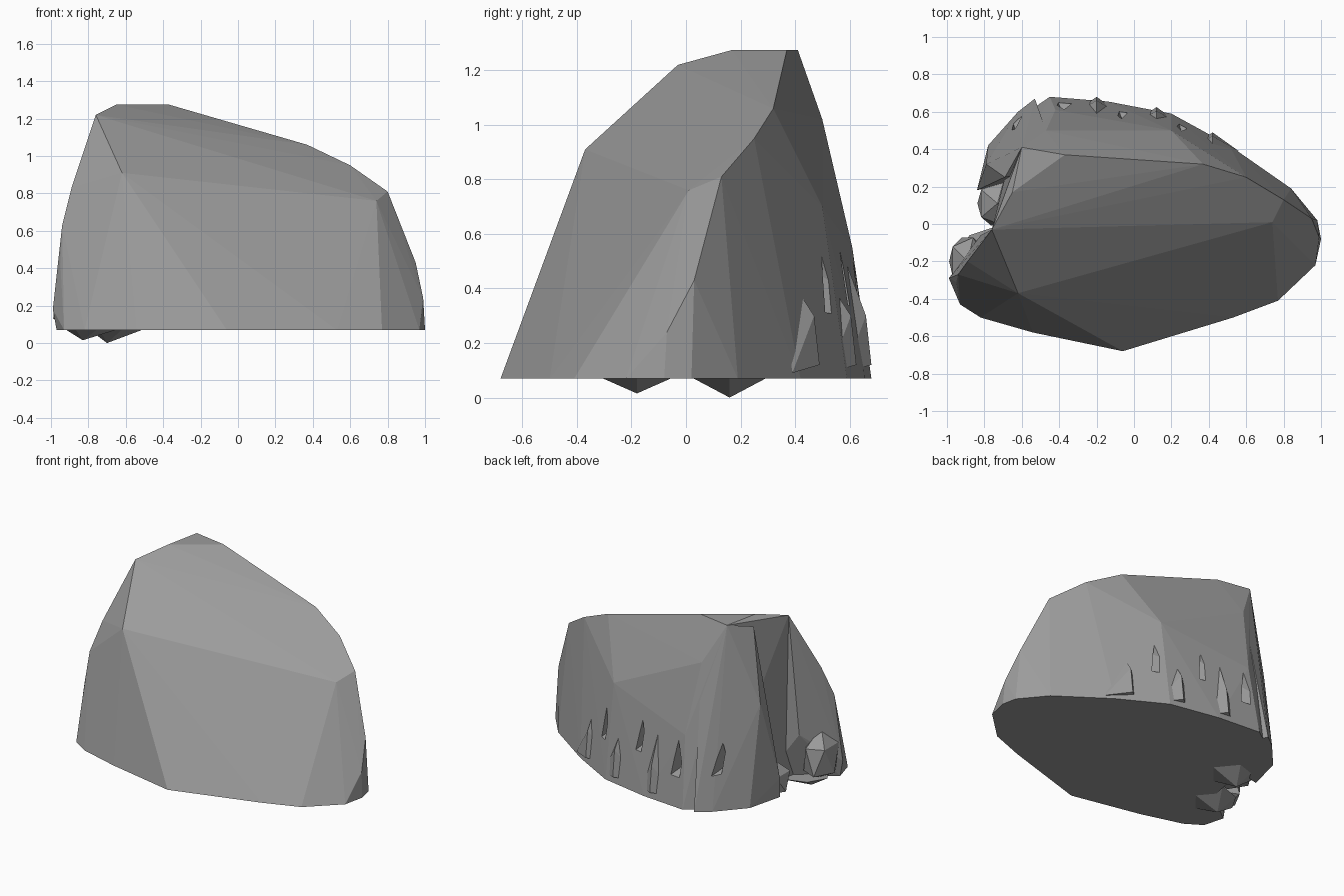
import bpy, bmesh
from mathutils import Vector

if "Cube" in bpy.data.objects:
    bpy.data.objects.remove(bpy.data.objects["Cube"])

BASE = .07  # height of the flat underside

def hull(name, pts):
    """Faceted convex chunk of stone; 2D points lie on the underside."""
    bm = bmesh.new()
    for p in pts:
        bm.verts.new(p if len(p) == 3 else (*p, BASE))
    r = bmesh.ops.convex_hull(bm, input=bm.verts)
    junk = {g for g in r["geom_interior"] + r["geom_unused"]
            if isinstance(g, bmesh.types.BMVert)}
    bmesh.ops.delete(bm, geom=list(junk), context='VERTS')
    bmesh.ops.recalc_face_normals(bm, faces=bm.faces)
    me = bpy.data.meshes.new(name)
    bm.to_mesh(me)
    bm.free()
    ob = bpy.data.objects.new(name, me)
    bpy.context.collection.objects.link(ob)
    return ob

def combine(target, other, op='UNION'):
    other.hide_render = True
    m = target.modifiers.new(op, 'BOOLEAN')
    m.operation, m.solver, m.object = op, 'EXACT', other
    bpy.context.view_layer.objects.active = target
    bpy.ops.object.modifier_apply(modifier=m.name)
    bpy.data.objects.remove(other)

def lump(name, centre, radii):
    """Small rounded stone knob, flattened at the underside."""
    bm = bmesh.new()
    bmesh.ops.create_icosphere(bm, subdivisions=1, radius=1)
    pts = [Vector(centre) + v.co * Vector(radii) for v in bm.verts]
    bm.free()
    return hull(name, [(p.x, p.y, max(p.z, BASE + .01)) for p in pts])

# Main boulder: base outline, sloping front, top rim, steep back
outline = [(-.82, -.5), (-.54, -.58), (-.06, -.68), (.53, -.5), (.77, -.41), (.97, -.22),
           (1, -.08), (.98, .02), (.84, .19), (.51, .42), (.2, .59), (-.14, .655),
           (-.45, .68), (-.61, .57)]
rim = [(-.62, -.37, .91), (-.76, -.03, 1.22), (-.65, .17, 1.275), (-.6, .41, 1.275),
       (-.37, .37, 1.275), (.37, .32, 1.06), (.6, .25, .95), (.8, .13, .81),
       (.74, .01, .76), (.95, .03, .43), (.99, -.07, .24)]
back = [(-.47, .5, 1.02), (-.42, .61, .55), (.2, .5, .7)]
rock = hull("boulder", outline + rim + back)

# Front left shoulder, leaning out from the rim to a low bulge
combine(rock, hull("shoulder", [
    rim[0], rim[1], outline[0], outline[1], (-.89, -.2, .83), (-.94, -.27, .63),
    (-.95, -.31, .43), (-.82, -.06, .4), (-.99, -.29, .18), (-.97, -.29),
    (-.93, -.43), (-.5, -.3), (-.6, 0)]))

# Back left buttress, on the far side of the notch
combine(rock, hull("buttress", [
    rim[3], back[0], (-.69, .25, 1.23), (-.79, .32, .75), (-.84, .18, .2),
    (-.84, .18), (-.78, .42), (-.62, .6), (-.53, .67), (-.4, .3)]))

# Toe beside the notch and ledge in its bottom
combine(rock, lump("toe", (-.89, -.2, .22), (.11, .15, .2)))
combine(rock, lump("ledge", (-.73, .11, .12), (.12, .14, .16)))

# Two blunt feet under the left end
for x, y, tip in [(-.83, -.18, .015), (-.7, .16, 0)]:
    ring = [(x + dx, y + dy, BASE + .02) for dx, dy in
            [(-.12, 0), (-.05, .12), (.1, .17), (.24, 0), (.1, -.17), (-.05, -.12)]]
    combine(rock, hull("foot", ring + [(x, y, tip)]))

# Tapering ribs on the back: x, outer y, top
for x, y, top in [(-.2, .68, .65), (.12, .625, .5), (.42, .49, .5)]:
    combine(rock, hull("rib", [
        (x - .14, y - .1, .09), (x + .14, y - .1, .09), (x, y, .12),
        (x, y - .02, .3), (x, y - .15, top)]))

# Chipped clefts on the back: x, depth y, bottom
for x, y, low in [(-.36, .53, .22), (.27, .43, .25), (-.05, .52, .28), (-.62, .45, .25)]:
    combine(rock, hull("cleft", [
        (x, y, low + .08), (x - .1, .8, low), (x + .06, .8, low),
        (x, .8, low + .38), (x - .02, y, low + .24)]), 'DIFFERENCE')

# Flat-faced dark grey stone
stone = bpy.data.materials.new("stone")
stone.diffuse_color = (.33, .33, .33, 1)
stone.use_nodes = True
stone.node_tree.nodes["Principled BSDF"].inputs["Base Color"].default_value = stone.diffuse_color
rock.data.materials.clear()
rock.data.materials.append(stone)
for p in rock.data.polygons:
    p.material_index = 0
    p.use_smooth = False
